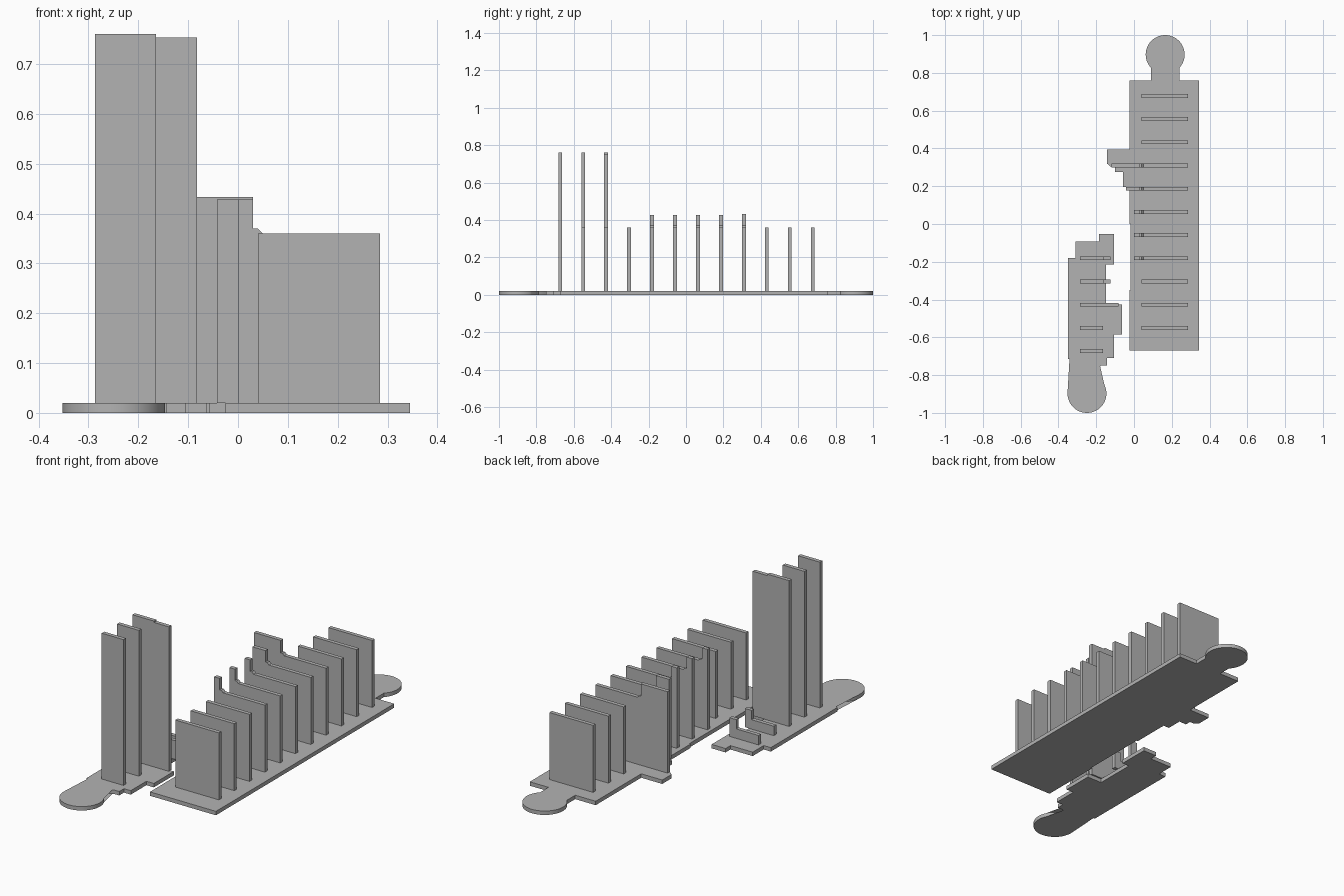
import bpy
import bmesh
from math import asin, cos, sin, pi

cube = bpy.data.objects.get("Cube")
if cube:
    bpy.data.objects.remove(cube)

THICK = 0.02      # plate and fin thickness
PITCH = 0.1228    # spacing between fins
FIRST_Y = 0.678   # rearmost fin

grey = bpy.data.materials.new("plain grey")
grey.use_nodes = True
colour = (0.45, 0.45, 0.45, 1)
grey.diffuse_color = colour
grey.node_tree.nodes["Principled BSDF"].inputs["Base Color"].default_value = colour


def prism(name, outline, depth_vec, smooth=False):
    """Extrude a closed 3D outline along a vector."""
    bm = bmesh.new()
    face = bm.faces.new([bm.verts.new(p) for p in outline])
    out = bmesh.ops.extrude_face_region(bm, geom=[face])
    moved = [g for g in out["geom"] if isinstance(g, bmesh.types.BMVert)]
    bmesh.ops.translate(bm, verts=moved, vec=depth_vec)
    bmesh.ops.recalc_face_normals(bm, faces=bm.faces)
    mesh = bpy.data.meshes.new(name)
    bm.to_mesh(mesh)
    bm.free()
    mesh.materials.append(grey)
    obj = bpy.data.objects.new(name, mesh)
    bpy.context.collection.objects.link(obj)
    if smooth:
        bpy.ops.object.select_all(action="DESELECT")
        obj.select_set(True)
        bpy.context.view_layer.objects.active = obj
        bpy.ops.object.shade_smooth_by_angle(angle=pi / 6)
    return obj


def round_tab(cx, cy, side, radius=0.103, half_neck=0.075, steps=48):
    """Arc points of a round end joined to a neck; side is +1 rear, -1 front."""
    gap = asin(half_neck / radius)
    start = -side * pi / 2 + gap
    span = 2 * pi - 2 * gap
    return [(cx + radius * cos(start + span * i / steps),
             cy + radius * sin(start + span * i / steps)) for i in range(steps + 1)]


def plate(name, outline):
    prism(name, [(x, y, 0) for x, y in outline], (0, 0, THICK), True)


def fin(name, index, profile):
    y = FIRST_Y - PITCH * index - THICK / 2
    prism(f"{name}_{index}", [(x, y, z) for x, z in profile], (0, THICK, 0))


# Long base plate with its rear round tab and stepped left edge
plate("long_base", [(-0.025, -0.67), (0.345, -0.67), (0.345, 0.76), (0.24, 0.76)]
      + round_tab(0.165, 0.897, 1)
      + [(0.09, 0.76), (-0.025, 0.76), (-0.025, 0.395), (-0.143, 0.395),
         (-0.143, 0.32), (-0.125, 0.305), (-0.1, 0.305), (-0.1, 0.275),
         (-0.058, 0.275), (-0.058, 0.195), (-0.025, 0.195), (-0.025, 0),
         (-0.018, 0), (-0.018, -0.35), (-0.025, -0.35)])

# Short base plate with its front round tab and stepped edges
plate("short_base", [(-0.143, -0.748), (-0.143, -0.71), (-0.105, -0.71),
                     (-0.105, -0.585), (-0.063, -0.585), (-0.063, -0.425),
                     (-0.147, -0.425), (-0.147, -0.215), (-0.107, -0.215),
                     (-0.107, -0.053), (-0.185, -0.053), (-0.185, -0.092),
                     (-0.31, -0.092), (-0.31, -0.18), (-0.35, -0.18),
                     (-0.35, -0.715), (-0.325, -0.715), (-0.325, -0.748)]
      + round_tab(-0.249, -0.897, -1)[::-1][::-1][::-1]
      + [(-0.174, -0.748)])

# Long row: plain fins, and fins with a raised inner arm
LOW, RIGHT, INNER = 0.36, 0.285, 0.04
for i in (0, 1, 2, 8, 9, 10):
    fin("long_row_fin", i, [(INNER, THICK), (RIGHT, THICK), (RIGHT, LOW), (INNER, LOW)])
for i, left, top in ((3, -0.12, 0.433), (4, -0.042, 0.428), (5, 0, 0.428),
                     (6, 0, 0.428), (7, 0, 0.428)):
    fin("long_row_arm_fin", i,
        [(left, THICK), (RIGHT, THICK), (RIGHT, LOW), (INNER + 0.01, LOW),
         (INNER, 0.37), (0.03, 0.37), (0.03, top), (left, top)])

# Short row: low walls with an end post
BACK = -0.287
for i in (7, 8):
    fin("low_wall", i, [(BACK, THICK), (-0.125, THICK), (-0.125, 0.115),
                        (-0.162, 0.115), (-0.162, 0.068), (BACK, 0.068)])

# Short row: tall fins, the first one wider with a slightly lower end
fin("wide_tall_fin", 9, [(BACK, THICK), (-0.082, THICK), (-0.082, 0.753),
                         (-0.165, 0.753), (-0.165, 0.76), (BACK, 0.76)])
for i in (10, 11):
    fin("tall_fin", i, [(BACK, THICK), (-0.165, THICK), (-0.165, 0.76), (BACK, 0.76)])
